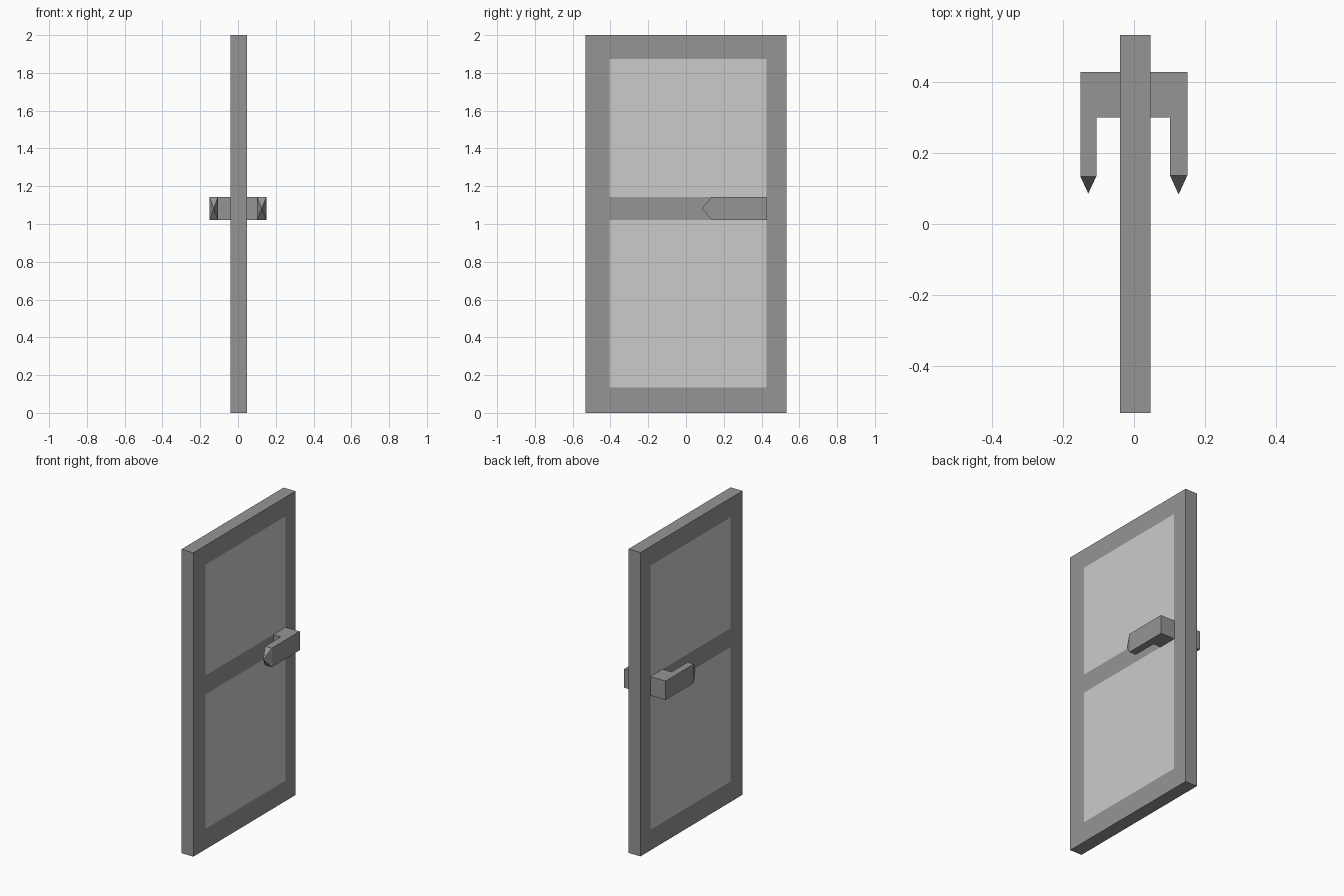
import bpy, bmesh
from mathutils import Vector

if "Cube" in bpy.data.objects:
    bpy.data.objects.remove(bpy.data.objects["Cube"])

def material(name, v):
    m = bpy.data.materials.new(name)
    m.diffuse_color = (v, v, v, 1)
    m.use_nodes = True
    m.node_tree.nodes["Principled BSDF"].inputs["Base Color"].default_value = m.diffuse_color
    return m

FRAME = material("dark_grey", 0.3)
GLASS = material("light_grey", 0.8)

def add_object(name, bm, mats):
    bmesh.ops.recalc_face_normals(bm, faces=bm.faces)
    me = bpy.data.meshes.new(name)
    bm.to_mesh(me)
    bm.free()
    for m in mats:
        me.materials.append(m)
    ob = bpy.data.objects.new(name, me)
    bpy.context.collection.objects.link(ob)
    return ob

# Door slab: a box cut along the frame lines, with flush glass panes on both sides
X0, X1 = -0.04, 0.047
Y0, Y1 = -0.404, 0.426
PANES = [(0.135, 1.02), (1.144, 1.874)]
bm = bmesh.new()
bmesh.ops.create_cube(bm, size=1)
bmesh.ops.scale(bm, vec=(X1 - X0, 1.062, 2), verts=bm.verts)
bmesh.ops.translate(bm, vec=((X0 + X1) / 2, 0, 1), verts=bm.verts)
cuts = [((0, y, 0), (0, 1, 0)) for y in (Y0, Y1)]
cuts += [((0, 0, z), (0, 0, 1)) for pane in PANES for z in pane]
for co, no in cuts:
    bmesh.ops.bisect_plane(bm, geom=bm.verts[:] + bm.edges[:] + bm.faces[:],
                           plane_co=co, plane_no=no)
bm.normal_update()
for f in bm.faces:
    c = f.calc_center_median()
    in_pane = Y0 < c.y < Y1 and any(a < c.z < b for a, b in PANES)
    if abs(f.normal.x) > 0.9 and in_pane:
        f.material_index = 1
add_object("door_panel", bm, [FRAME, GLASS])

# Handles: L-shaped plan extruded upward, with a pyramid point on the arm end
def handle(name, base, inner, outer, arm_end, tip):
    bm = bmesh.new()
    plan = [(base, 0.428), (outer, 0.428), (outer, arm_end),
            (inner, arm_end), (inner, 0.30), (base, 0.30)]
    face = bm.faces.new([bm.verts.new((x, y, 1.02)) for x, y in plan])
    ext = bmesh.ops.extrude_face_region(bm, geom=[face])
    top = [v for v in ext["geom"] if isinstance(v, bmesh.types.BMVert)]
    bmesh.ops.translate(bm, vec=(0, 0, 0.124), verts=top)
    end = min(bm.faces, key=lambda f: f.calc_center_median().y)
    poked = bmesh.ops.poke(bm, faces=[end])
    poked["verts"][0].co = Vector(((inner + outer) / 2, tip, 1.082))
    add_object(name, bm, [FRAME])

handle("right_handle", X1, 0.101, 0.15, 0.137, 0.083)
handle("left_handle", X0, -0.106, -0.151, 0.134, 0.086)
